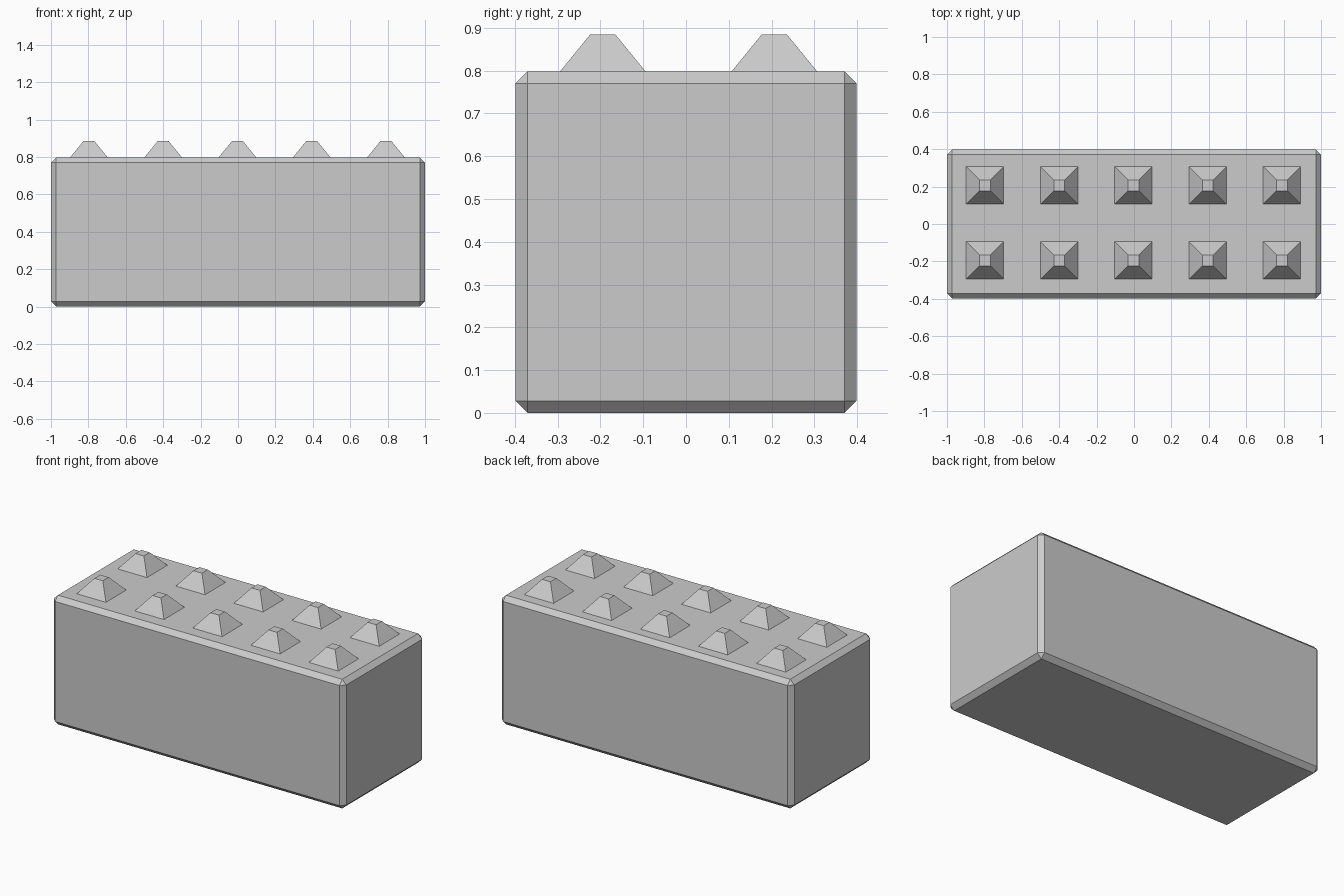
import bpy
import bmesh
from mathutils import Matrix

if "Cube" in bpy.data.objects:
    bpy.data.objects.remove(bpy.data.objects["Cube"])

W, D, H = 2.0, 0.797, 0.798      # block size
CHAMFER = 0.028
STUD_BASE, STUD_TOP, STUD_H = 0.2, 0.058, 0.087


def to_object(name, bm):
    mesh = bpy.data.meshes.new(name)
    bm.to_mesh(mesh)
    bm.free()
    obj = bpy.data.objects.new(name, mesh)
    bpy.context.collection.objects.link(obj)
    return obj


# Chamfered block body
bm = bmesh.new()
bmesh.ops.create_cube(bm, size=1, matrix=Matrix.Translation((0, 0, H / 2)) @ Matrix.Diagonal((W, D, H, 1)))
bmesh.ops.bevel(bm, geom=bm.edges[:], offset=CHAMFER, segments=1, affect='EDGES')
to_object("block_body", bm)


# Tapered square stud, base at the local origin
def stud_mesh():
    bm = bmesh.new()
    bmesh.ops.create_cube(bm, size=1, matrix=Matrix.Translation((0, 0, 0.5)))
    for v in bm.verts:
        size = STUD_TOP if v.co.z > 0.5 else STUD_BASE
        v.co.x *= size
        v.co.y *= size
        v.co.z *= STUD_H
    return bm


# Two rows of five studs on the top face
for row in range(2):
    for col in range(5):
        stud = to_object(f"stud_{row + 1}_{col + 1}", stud_mesh())
        stud.location = (-0.003 + (col - 2) * 0.397, 0.006 + (row - 0.5) * 0.401, H)
